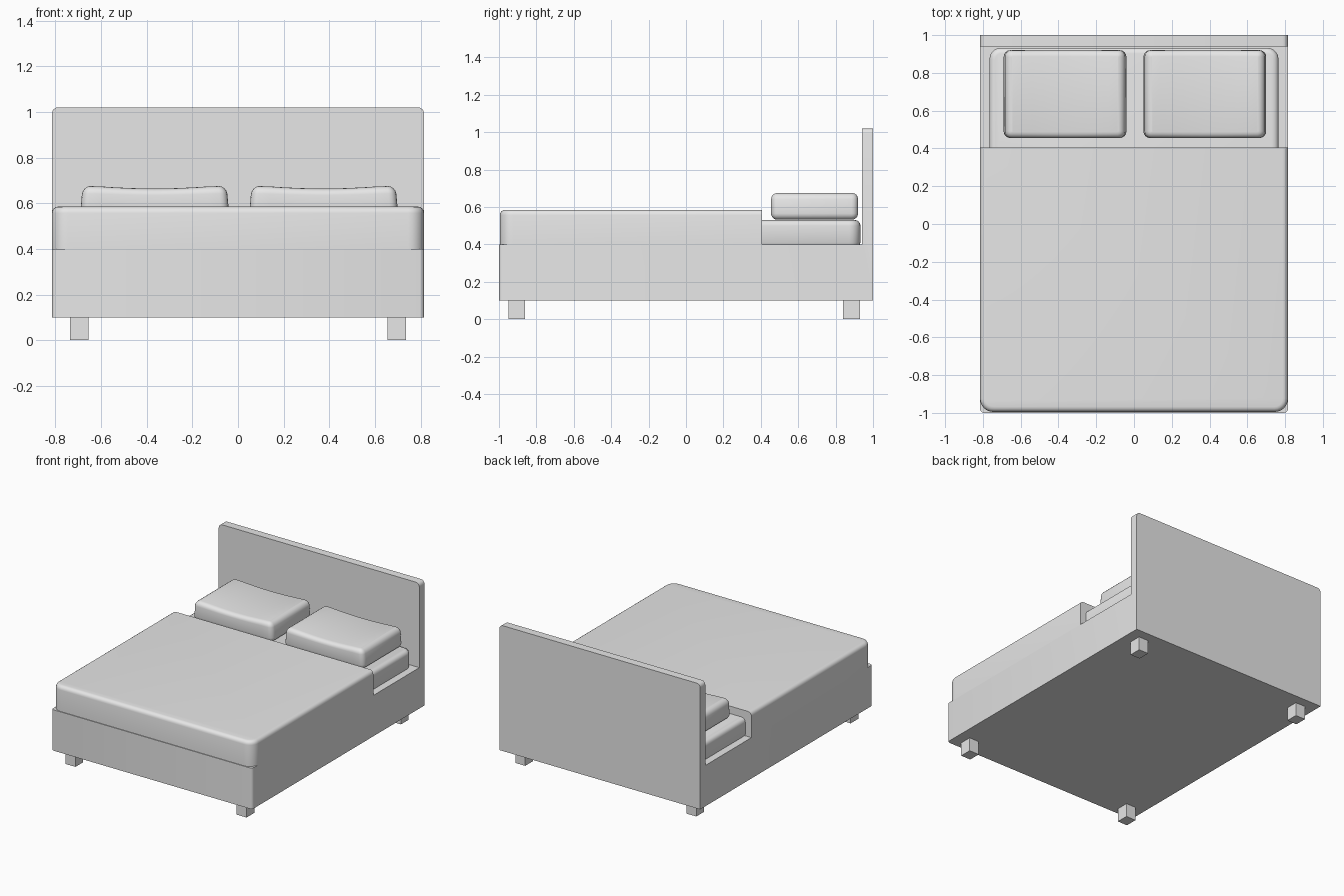
import bpy, bmesh, math
from mathutils import Vector

if "Cube" in bpy.data.objects:
    bpy.data.objects.remove(bpy.data.objects["Cube"])

grey = bpy.data.materials.new("light_grey_fabric")
grey.diffuse_color = (0.8, 0.8, 0.8, 1)
grey.use_nodes = True
grey.node_tree.nodes["Principled BSDF"].inputs["Base Color"].default_value = grey.diffuse_color


def finish(name, bm):
    bmesh.ops.recalc_face_normals(bm, faces=bm.faces)
    me = bpy.data.meshes.new(name)
    bm.to_mesh(me)
    bm.free()
    me.materials.append(grey)
    ob = bpy.data.objects.new(name, me)
    bpy.context.collection.objects.link(ob)
    bpy.ops.object.select_all(action='DESELECT')
    ob.select_set(True)
    bpy.context.view_layer.objects.active = ob
    bpy.ops.object.shade_smooth_by_angle(angle=math.radians(35))
    return ob


def box(lo, hi):
    bm = bmesh.new()
    bmesh.ops.create_cube(bm, size=1)
    for v in bm.verts:
        v.co = Vector([(a + b) / 2 + c * (b - a) for a, b, c in zip(lo, hi, v.co)])
    return bm


def bevel(bm, test, r, seg):
    """Round every edge whose two end points pass the test."""
    es = [e for e in bm.edges if test(e.verts[0].co, e.verts[1].co)]
    bmesh.ops.bevel(bm, geom=es, offset=r, segments=seg, profile=0.5,
                    affect='EDGES', clamp_overlap=True)


def vertical(a, b):
    return abs(a.z - b.z) > 0.05


def across(a, b):
    return abs(a.y - b.y) > 0.03


# Frame and headboard: one L-shaped side profile drawn out across the width
bm = bmesh.new()
profile = [(-1, 0.1), (1, 0.1), (1, 1.02), (0.94, 1.02), (0.94, 0.4), (-1, 0.4)]
face = bm.faces.new([bm.verts.new((-0.815, y, z)) for y, z in profile])
ext = bmesh.ops.extrude_face_region(bm, geom=[face])
for v in ext["geom"]:
    if isinstance(v, bmesh.types.BMVert):
        v.co.x = 0.815
bmesh.ops.recalc_face_normals(bm, faces=bm.faces)
bevel(bm, lambda a, b: across(a, b) and min(a.z, b.z) > 1, 0.028, 4)
bevel(bm, lambda a, b: vertical(a, b) and max(a.y, b.y) < -0.9, 0.02, 3)
finish("frame_with_headboard", bm)

# Mattress
bm = box((-0.765, -0.93, 0.395), (0.765, 0.933, 0.53))
bevel(bm, vertical, 0.06, 5)
bevel(bm, lambda a, b: min(a.z, b.z) > 0.52, 0.03, 4)
bevel(bm, lambda a, b: max(a.z, b.z) < 0.4, 0.015, 2)
finish("mattress", bm)

# Duvet: rounded at the foot and along the top rim, cut square at the head end
bm = box((-0.815, -0.995, 0.4), (0.815, 0.405, 0.585))
bevel(bm, lambda a, b: vertical(a, b) and a.y < 0, 0.07, 6)
bevel(bm, lambda a, b: min(a.z, b.z) > 0.58 and min(a.y, b.y) < 0.4, 0.028, 4)
finish("duvet", bm)

# Pillows: soft boxes, slightly narrower and sagging on top
for side, x0, x1 in (("left", -0.69, -0.04), ("right", 0.05, 0.70)):
    bm = box((x0, 0.455, 0.532), (x1, 0.92, 0.675))
    cx, half = (x0 + x1) / 2, (x1 - x0) / 2
    bevel(bm, vertical, 0.035, 4)
    bevel(bm, lambda a, b: abs(a.z - b.z) < 0.001, 0.033, 4)
    for i in range(-4, 5):
        bmesh.ops.bisect_plane(bm, geom=bm.verts[:] + bm.edges[:] + bm.faces[:],
                               plane_co=(cx + i * 0.06, 0, 0), plane_no=(1, 0, 0))
    for v in bm.verts:
        t = (v.co.x - cx) / half
        up = max(0, (v.co.z - 0.6) / 0.075)
        v.co.z -= up * 0.011 * max(0, math.cos(t * 1.9))
        v.co.x -= up * 0.012 * t
    finish("pillow_" + side, bm)

# Four square feet
for fx, sx in (("left", -1), ("right", 1)):
    for fy, y in (("front", -0.905), ("back", 0.885)):
        x = sx * 0.695
        finish("foot_%s_%s" % (fy, fx), box((x - 0.04, y - 0.045, 0), (x + 0.04, y + 0.045, 0.105)))
